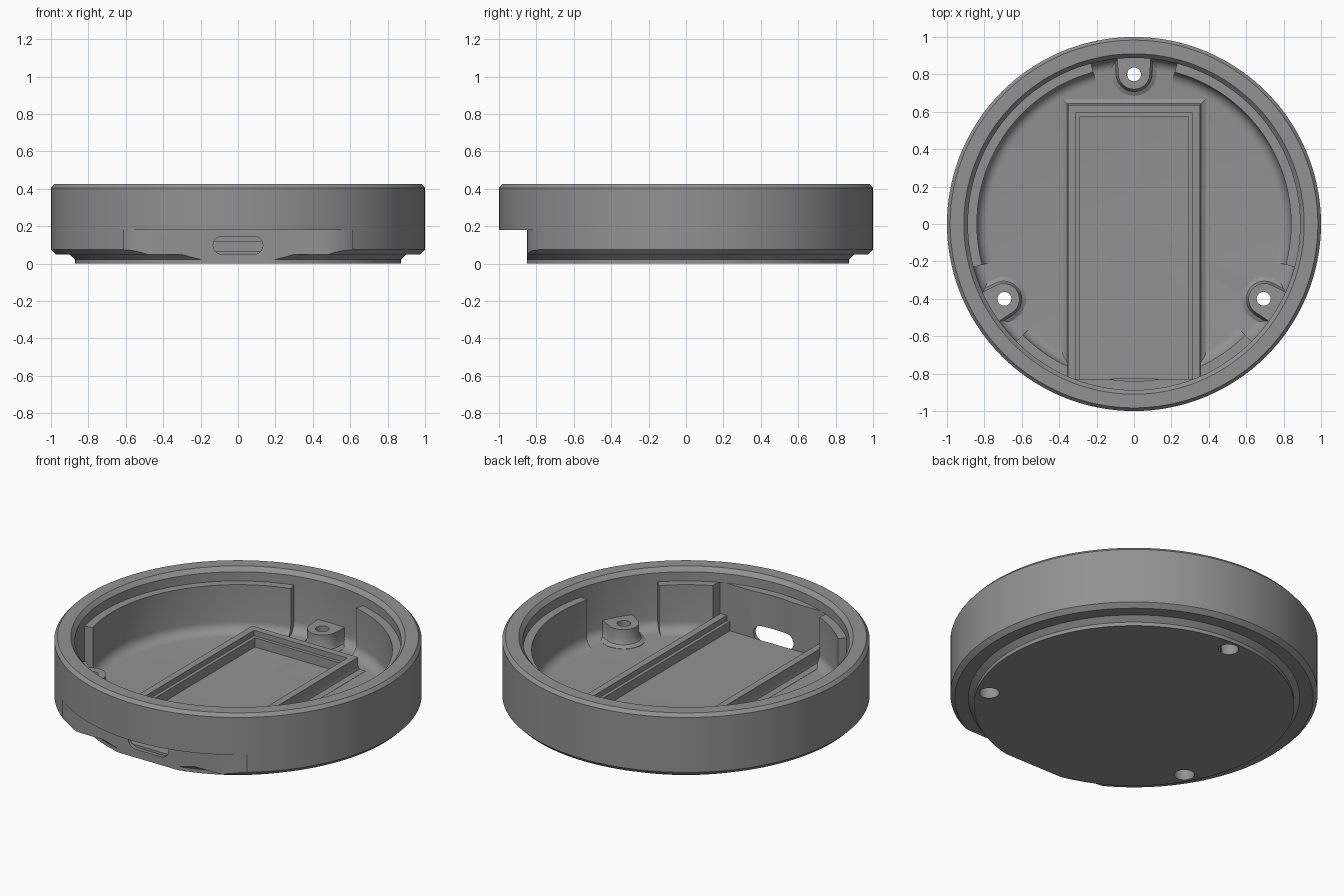
import bpy, bmesh, math
from math import sin, cos, pi, radians

if "Cube" in bpy.data.objects:
    bpy.data.objects.remove(bpy.data.objects["Cube"])

grey = bpy.data.materials.new("matte_grey")
grey.diffuse_color = (0.29, 0.29, 0.29, 1)
grey.use_nodes = True
grey.node_tree.nodes["Principled BSDF"].inputs["Base Color"].default_value = grey.diffuse_color

FLOOR, LEDGE, RIM = 0.065, 0.345, 0.425
BOSS_ANGLES = (90, 210, 330)


def finish(name, bm):
    bmesh.ops.remove_doubles(bm, verts=bm.verts, dist=1e-5)
    bmesh.ops.recalc_face_normals(bm, faces=bm.faces)
    me = bpy.data.meshes.new(name)
    bm.to_mesh(me)
    bm.free()
    ob = bpy.data.objects.new(name, me)
    bpy.context.collection.objects.link(ob)
    me.materials.append(grey)
    return ob


def loft(name, rings, closed=False):
    """Skin a list of equal-length point loops; cap the ends unless closed."""
    bm = bmesh.new()
    vs = [[bm.verts.new(p) for p in ring] for ring in rings]
    n = len(vs[0])
    for i in range(len(vs) if closed else len(vs) - 1):
        a, b = vs[i], vs[(i + 1) % len(vs)]
        for j in range(n):
            k = (j + 1) % n
            bm.faces.new((a[j], a[k], b[k], b[j]))
    if not closed:
        bm.faces.new(vs[0])
        bm.faces.new(vs[-1])
    return finish(name, bm)


def lathe(name, profile, start=0, sweep=360, seg=144):
    """Revolve an (r, z) outline; on-axis points are welded."""
    full = sweep == 360
    count = seg if full else seg + 1
    rings = []
    for i in range(count):
        a = radians(start + sweep * i / seg)
        rings.append([(r * cos(a), r * sin(a), z) for r, z in profile])
    if not full:
        return loft(name, rings)
    # full turn: drop the collapsed axis strip
    bm = bmesh.new()
    vs = [[bm.verts.new(p) for p in ring] for ring in rings]
    for i in range(count):
        a, b = vs[i], vs[(i + 1) % count]
        for j in range(len(profile) - 1):
            if profile[j][0] == 0:
                bm.faces.new((a[j], a[j + 1], b[j + 1]))
            elif profile[j + 1][0] == 0:
                bm.faces.new((a[j], a[j + 1], b[j]))
            else:
                bm.faces.new((a[j], a[j + 1], b[j + 1], b[j]))
    return finish(name, bm)


def prism(name, outline, z0, z1):
    return loft(name, [[(x, y, z) for x, y in outline] for z in (z0, z1)])


def cut(target, cutter, keep=False):
    bpy.context.view_layer.objects.active = target
    mod = target.modifiers.new("cut", 'BOOLEAN')
    mod.operation, mod.solver, mod.object = 'DIFFERENCE', 'EXACT', cutter
    bpy.ops.object.modifier_apply(modifier=mod.name)
    if not keep:
        bpy.data.objects.remove(cutter)


def cove(r, z, rad, steps=6):
    """Rounded inside corner from the floor up to a wall at radius r."""
    return [(r - rad + rad * sin(t), z + rad - rad * cos(t))
            for t in (pi / 2 * i / steps for i in range(steps + 1))]


# Round shell with stepped foot and bevelled edges
shell = lathe("shell", [(0, 0), (0.872, 0), (0.872, 0.022), (0.902, 0.05),
                        (0.975, 0.05), (1, 0.075), (1, 0.405), (0.983, RIM), (0, RIM)])

# Main cavity, leaving an inner ledge
cut(shell, lathe("cavity", [(0, FLOOR)] + cove(0.84, FLOOR, 0.06) +
                 [(0.84, LEDGE), (0.888, LEDGE), (0.888, 0.4), (0.91, RIM),
                  (0.91, 0.5), (0, 0.5)]))

# Ledge gaps around each screw boss
for a in BOSS_ANGLES:
    cut(shell, lathe("gap", [(0.7, FLOOR + .0006)] + cove(0.888, FLOOR + .0006, 0.06) +
                     [(0.888, LEDGE + .02), (0.7, LEDGE + .02)], a - 15, 30, 20))

# Flat inner face at the front
cut(shell, prism("front_gap", [(-.355, -.83), (.355, -.83), (.355, -.5), (-.355, -.5)],
                 FLOOR - .0006, LEDGE))

# Outer flat recess at the front, blended into the round wall
R, cx, cy = 0.286, 0.436, -0.564
a_end = math.atan2(-0.79, 0.61)
arc = [(cx + R * cos(t), cy + R * sin(t))
       for t in (-pi / 2 + (a_end + pi / 2) * i / 8 for i in range(9))]
half = arc + [(0.66, -0.79), (0.66, -1.1)]
cut(shell, prism("front_recess", half + [(-x, y) for x, y in reversed(half)], -0.1, 0.18))

# Cable slot through the front wall
slot = []
for side, t0 in ((1, -pi / 2), (-1, pi / 2)):
    for i in range(13):
        t = t0 + pi * i / 12
        slot.append((side * 0.085 + 0.048 * cos(t), 0.098 + 0.048 * sin(t)))
cut(shell, loft("slot", [[(x, y, z) for x, z in slot] for y in (-0.95, -0.8285)]))

# U-shaped frame around the tray, with a stepped inner edge
frame_profile = [(.29, .06), (.29, .12), (.31, .12), (.31, .152), (.352, .152),
                 (.352, .1), (.358, .08), (.382, .0665), (.382, .06)]
frame = loft("tray_frame", [
    [(sx * o, -0.838 if end else o + 0.285, z) for o, z in frame_profile]
    for sx, end in ((-1, 1), (-1, 0), (1, 0), (1, 1))])

# Screw bosses joined to the wall, with flared feet
bosses = []
for a in BOSS_ANGLES:
    rot = radians(a - 90)
    rings = []
    for off, z in ((.035, .06), (.035, .067), (.012, .08), (0, .105), (0, .166)):
        pts = [(0.092 + off, 0.92)]
        pts += [((.085 + off) * cos(t), 0.805 - (.085 + off) * sin(t))
                for t in (pi * i / 20 for i in range(21))]
        pts += [(-0.092 - off, 0.92)]
        rings.append([(x * cos(rot) - y * sin(rot), x * sin(rot) + y * cos(rot), z)
                      for x, y in pts])
    bosses.append(loft("screw_boss", rings))

# Counterbored screw holes
for a, boss in zip(BOSS_ANGLES, bosses):
    hole = lathe("hole", [(0, -.1), (.055, -.1), (.055, .11), (.037, .11),
                          (.037, .3), (0, .3)], seg=32)
    hole.location = (0.8 * cos(radians(a)), 0.8 * sin(radians(a)), 0)
    bpy.context.view_layer.update()
    cut(shell, hole, keep=True)
    cut(boss, hole)

# Smooth shading with crisp edges
bpy.ops.object.select_all(action='DESELECT')
for ob in [shell, frame] + bosses:
    ob.select_set(True)
bpy.context.view_layer.objects.active = shell
bpy.ops.object.shade_smooth_by_angle(angle=radians(30))
